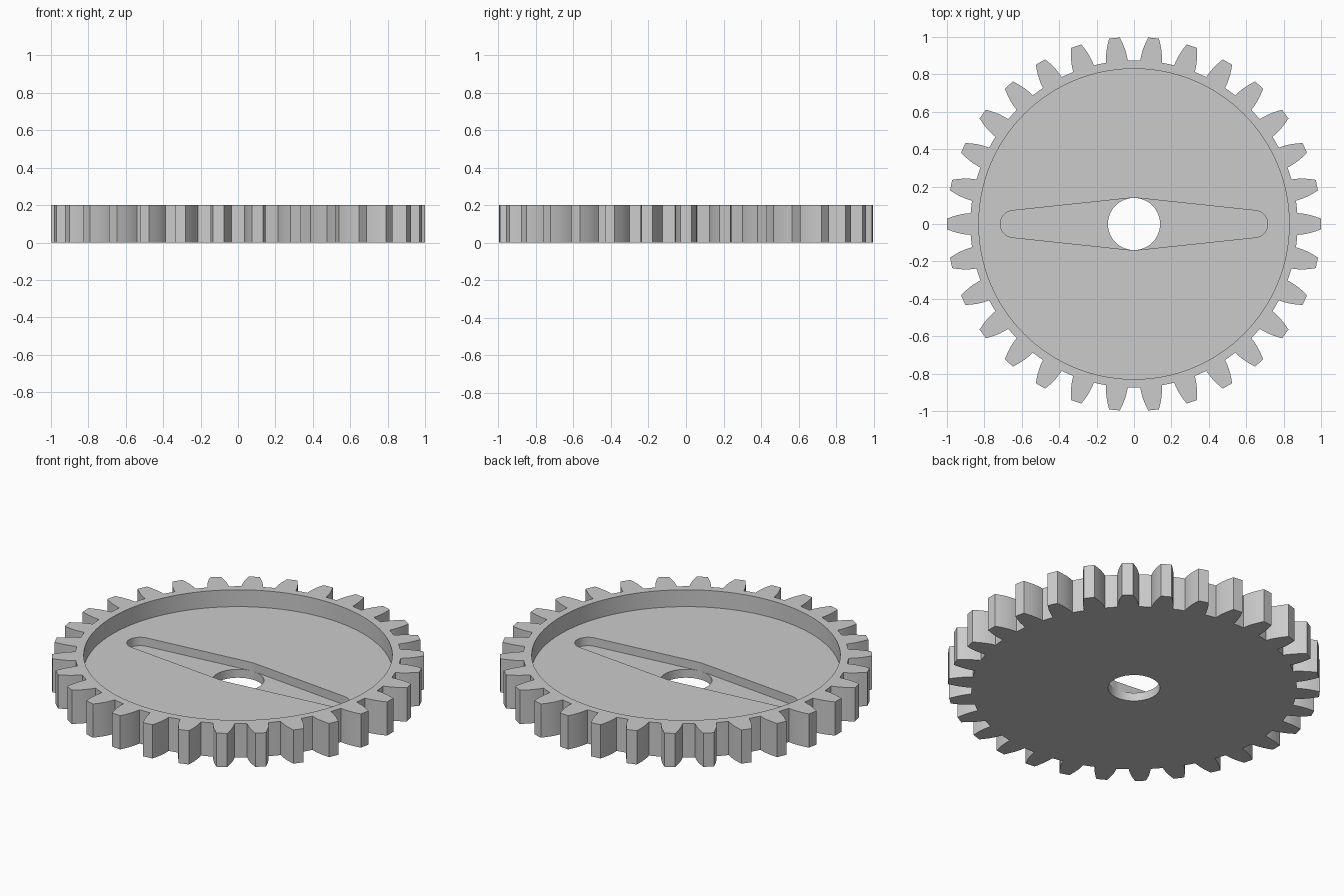
import bpy
import bmesh
from math import cos, sin, pi, asin

TEETH = 30
HEIGHT = 0.2
ROOT_R = 0.875
RECESS_R = 0.83
HOLE_R = 0.14
# Tooth flank: radius and half width, from root to tip
FLANK = [(ROOT_R, 0.058), (0.9, 0.056), (0.925, 0.052),
         (0.95, 0.046), (0.975, 0.038), (1.0, 0.029)]

if "Cube" in bpy.data.objects:
    bpy.data.objects.remove(bpy.data.objects["Cube"], do_unlink=True)

grey = bpy.data.materials.new("light grey")
grey.use_nodes = True
grey.diffuse_color = (0.6, 0.6, 0.6, 1)
grey.node_tree.nodes["Principled BSDF"].inputs["Base Color"].default_value = (0.6, 0.6, 0.6, 1)


def prism(name, outline, z0, z1):
    """Extrude a counter-clockwise outline from z0 up to z1."""
    bm = bmesh.new()
    base = bm.faces.new([bm.verts.new((x, y, z0)) for x, y in outline])
    top = bmesh.ops.extrude_face_region(bm, geom=[base], use_keep_orig=True)
    verts = [v for v in top["geom"] if isinstance(v, bmesh.types.BMVert)]
    bmesh.ops.translate(bm, verts=verts, vec=(0, 0, z1 - z0))
    bmesh.ops.recalc_face_normals(bm, faces=bm.faces)
    mesh = bpy.data.meshes.new(name)
    bm.to_mesh(mesh)
    bm.free()
    mesh.materials.append(grey)
    obj = bpy.data.objects.new(name, mesh)
    bpy.context.collection.objects.link(obj)
    return obj


def arc(cx, r, start, end, steps):
    angles = [start + (end - start) * i / steps for i in range(steps + 1)]
    return [(cx + r * cos(a), r * sin(a)) for a in angles]


def gear_outline():
    points = []
    for i in range(TEETH):
        mid = 2 * pi * i / TEETH
        side = [(r, -w / r) for r, w in FLANK]
        side += [(r, w / r) for r, w in reversed(FLANK)]
        side.append((ROOT_R, pi / TEETH))  # middle of the gap
        points += [(r * cos(mid + a), r * sin(mid + a)) for r, a in side]
    return points


def slot_outline():
    """Hull of the centre hole and a small round end on each side."""
    end_x, end_r = 0.643, 0.072
    tilt = pi / 2 - asin((HOLE_R - end_r) / end_x)
    right = arc(end_x, end_r, -tilt, tilt, 20)
    upper = arc(0, HOLE_R, tilt, pi - tilt, 4)
    half = right + upper
    return half + [(-x, -y) for x, y in half]


# Toothed body
gear = prism("gear", gear_outline(), 0, HEIGHT)

# Round recess, tapered slot and axle hole, cut from the top down
cutters = [
    prism("recess_cutter", arc(0, RECESS_R, 0, 2 * pi, 128)[:-1], 0.1, 0.4),
    prism("slot_cutter", slot_outline(), 0.05, 0.4),
    prism("hole_cutter", arc(0, HOLE_R - 0.0005, 0, 2 * pi, 64)[:-1], -0.2, 0.4),
]
bpy.context.view_layer.objects.active = gear
for cutter in cutters:
    cutter.hide_render = True
    mod = gear.modifiers.new(cutter.name, 'BOOLEAN')
    mod.operation = 'DIFFERENCE'
    mod.solver = 'EXACT'
    mod.object = cutter
    bpy.ops.object.modifier_apply(modifier=mod.name)
    bpy.data.objects.remove(cutter, do_unlink=True)

# Smooth walls with sharp rims
for obj in bpy.context.selected_objects:
    obj.select_set(False)
gear.select_set(True)
bpy.ops.object.shade_smooth_by_angle(angle=pi / 7)
